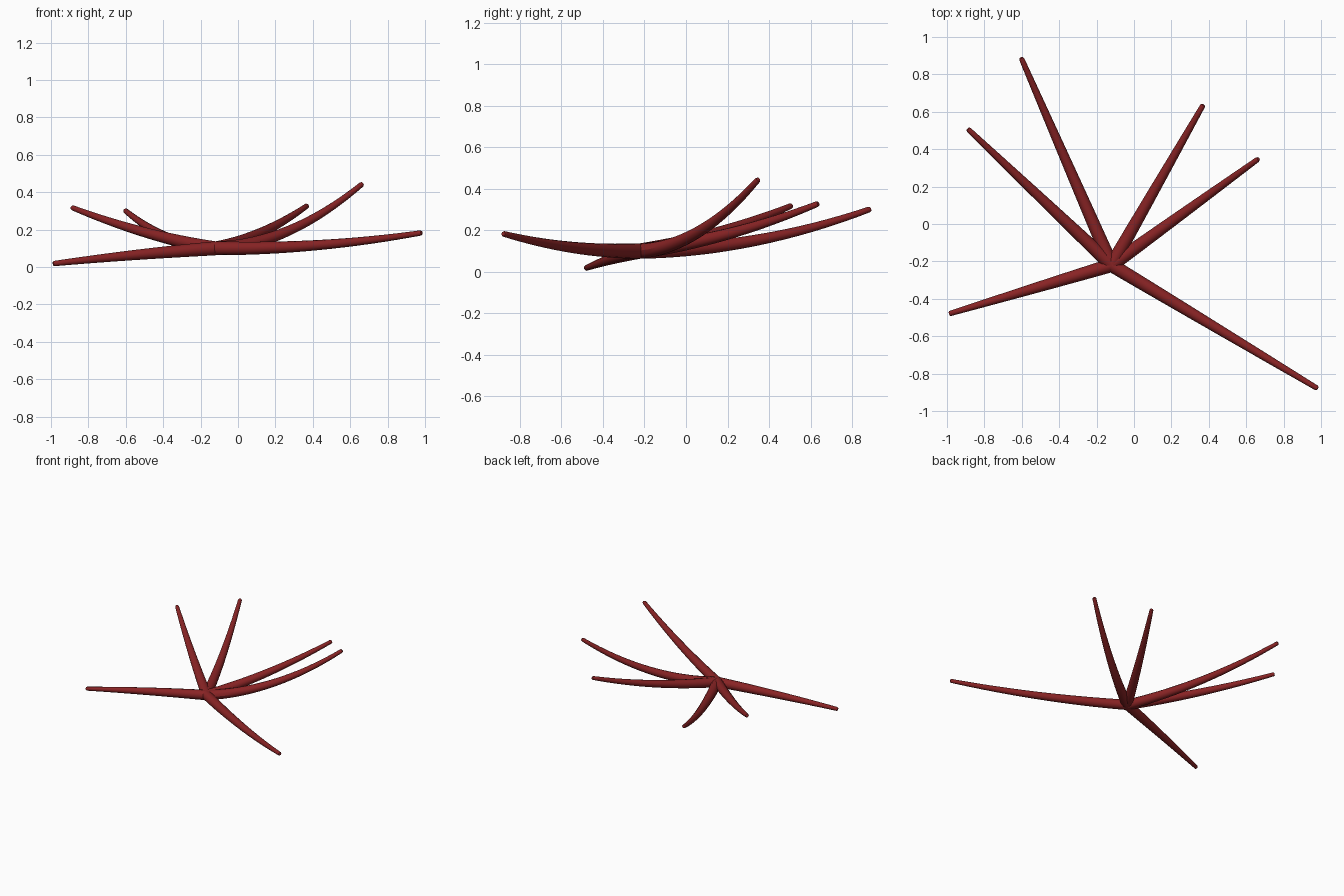
import bpy
from mathutils import Vector

if "Cube" in bpy.data.objects:
    bpy.data.objects.remove(bpy.data.objects["Cube"])

red = bpy.data.materials.new("dark red")
red.diffuse_color = (0.25, 0.017, 0.018, 1)
red.use_nodes = True
red.node_tree.nodes["Principled BSDF"].inputs["Base Color"].default_value = red.diffuse_color

HUB = Vector((-0.12, -0.22, 0.10))
BASE_R, TIP_R, STEPS = 0.037, 0.014, 16

# tip position of each arm and how far its middle sags below a straight line
ARMS = [
    ((-0.988, -0.48, 0.018), -0.005),
    ((0.982, -0.88, 0.183), 0.024),
    ((-0.888, 0.508, 0.318), 0.022),
    ((-0.603, 0.888, 0.302), 0.05),
    ((0.37, 0.637, 0.328), 0.03),
    ((0.665, 0.348, 0.445), 0.078),
]


def arm(name, tip, sag):
    """Tapered, upward-curving round arm from the hub to its tip."""
    curve = bpy.data.curves.new(name, 'CURVE')
    curve.dimensions = '3D'
    curve.bevel_depth = 1.0
    curve.bevel_resolution = 4
    curve.use_fill_caps = True
    tip = Vector(tip)
    ts = [i / STEPS for i in range(STEPS)] + [0.993, 1.0]
    spline = curve.splines.new('POLY')
    spline.points.add(len(ts) - 1)
    for p, t in zip(spline.points, ts):
        pos = HUB.lerp(tip, t)
        pos.z -= 4 * sag * t * (1 - t)
        p.co = (*pos, 1)
        p.radius = BASE_R + (TIP_R - BASE_R) * t ** 1.2
    spline.points[-1].radius = TIP_R * 0.75      # softened tip
    spline.use_smooth = True
    tmp = bpy.data.objects.new(name + "_path", curve)
    bpy.context.collection.objects.link(tmp)
    bpy.context.view_layer.update()
    mesh = bpy.data.meshes.new_from_object(
        tmp.evaluated_get(bpy.context.evaluated_depsgraph_get()))
    bpy.data.objects.remove(tmp)
    obj = bpy.data.objects.new(name, mesh)
    bpy.context.collection.objects.link(obj)
    mesh.materials.clear()
    mesh.materials.append(red)
    bpy.ops.object.select_all(action='DESELECT')
    obj.select_set(True)
    bpy.context.view_layer.objects.active = obj
    bpy.ops.object.shade_smooth_by_angle()


for i, (tip, sag) in enumerate(ARMS):
    arm(f"arm_{i + 1}", tip, sag)
